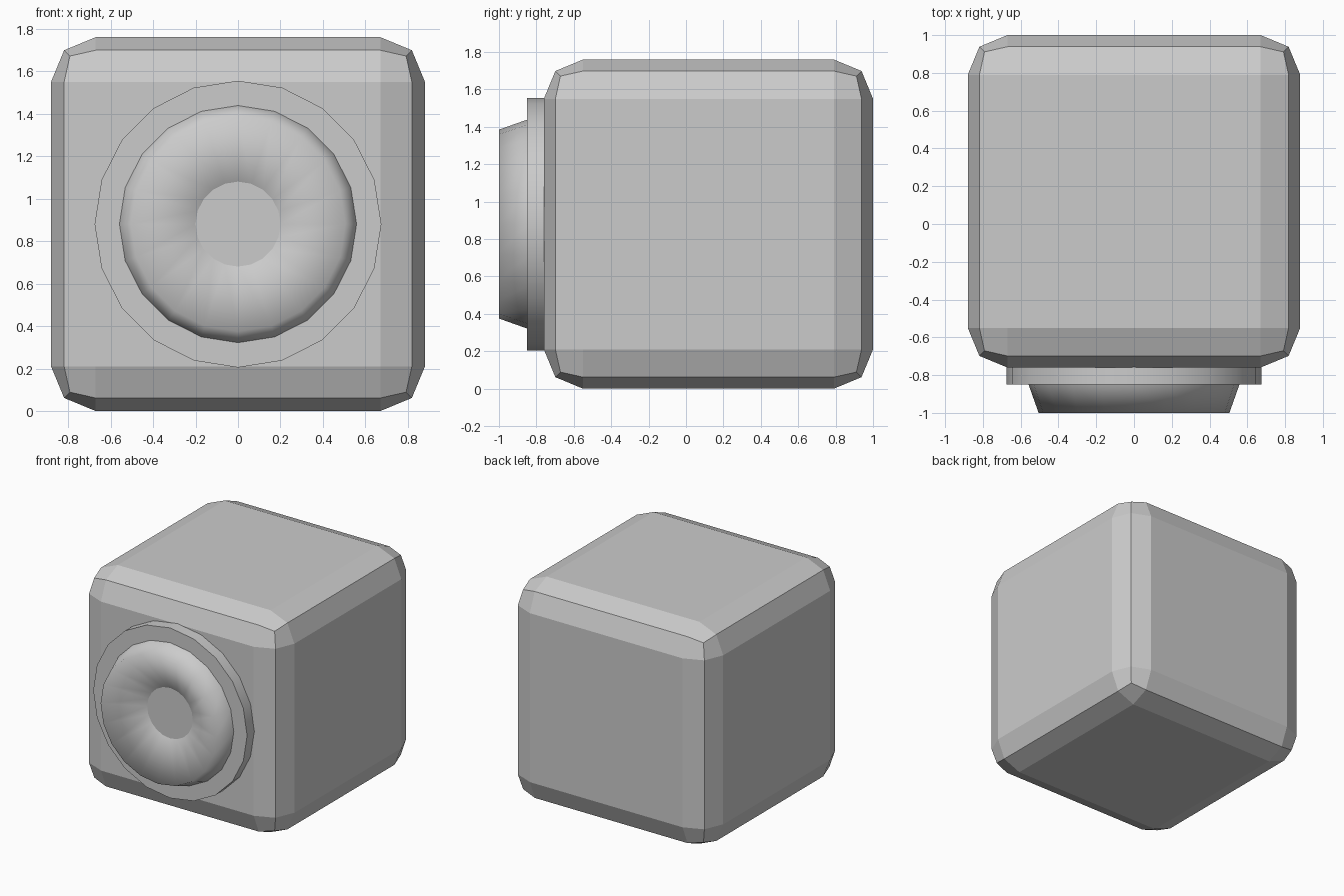
import bpy, bmesh
from math import sin, cos, tau

if "Cube" in bpy.data.objects:
    bpy.data.objects.remove(bpy.data.objects["Cube"])

SIDES = 20
CZ = 0.88  # height of the round front parts


def lathe(name, profile, smooth, sharp_rings=()):
    """Spin (radius, y) points around the y axis; cap both ends."""
    bm = bmesh.new()
    rings = [[bm.verts.new((r * sin(i * tau / SIDES), y, CZ + r * cos(i * tau / SIDES)))
              for i in range(SIDES)] for r, y in profile]
    for a, b in zip(rings, rings[1:]):
        for i in range(SIDES):
            j = (i + 1) % SIDES
            bm.faces.new((a[i], a[j], b[j], b[i])).smooth = smooth
    caps = [bm.faces.new(rings[0]), bm.faces.new(rings[-1])]
    bmesh.ops.recalc_face_normals(bm, faces=bm.faces)
    for cap in caps:
        for e in cap.edges:
            e.smooth = False
    mesh = bpy.data.meshes.new(name)
    bm.to_mesh(mesh)
    bm.free()
    obj = bpy.data.objects.new(name, mesh)
    bpy.context.collection.objects.link(obj)
    return obj


# Chamfered cube body
bpy.ops.mesh.primitive_cube_add(size=1.76, location=(0, 0.12, 0.88))
body = bpy.context.object
body.name = "body"
bevel = body.modifiers.new("rounded_edges", 'BEVEL')
bevel.width = 0.21
bevel.segments = 2

# Round mounting plate on the front
lathe("front_plate", [(0.675, -0.74), (0.675, -0.85)], True)

# Raised rim with a shallow dish and flat centre
lathe("dished_rim", [(0.56, -0.845), (0.56, -0.85), (0.505, -1.0), (0.2, -0.855)][0:1]
      + [(0.505, -1.0), (0.2, -0.852)], True)
